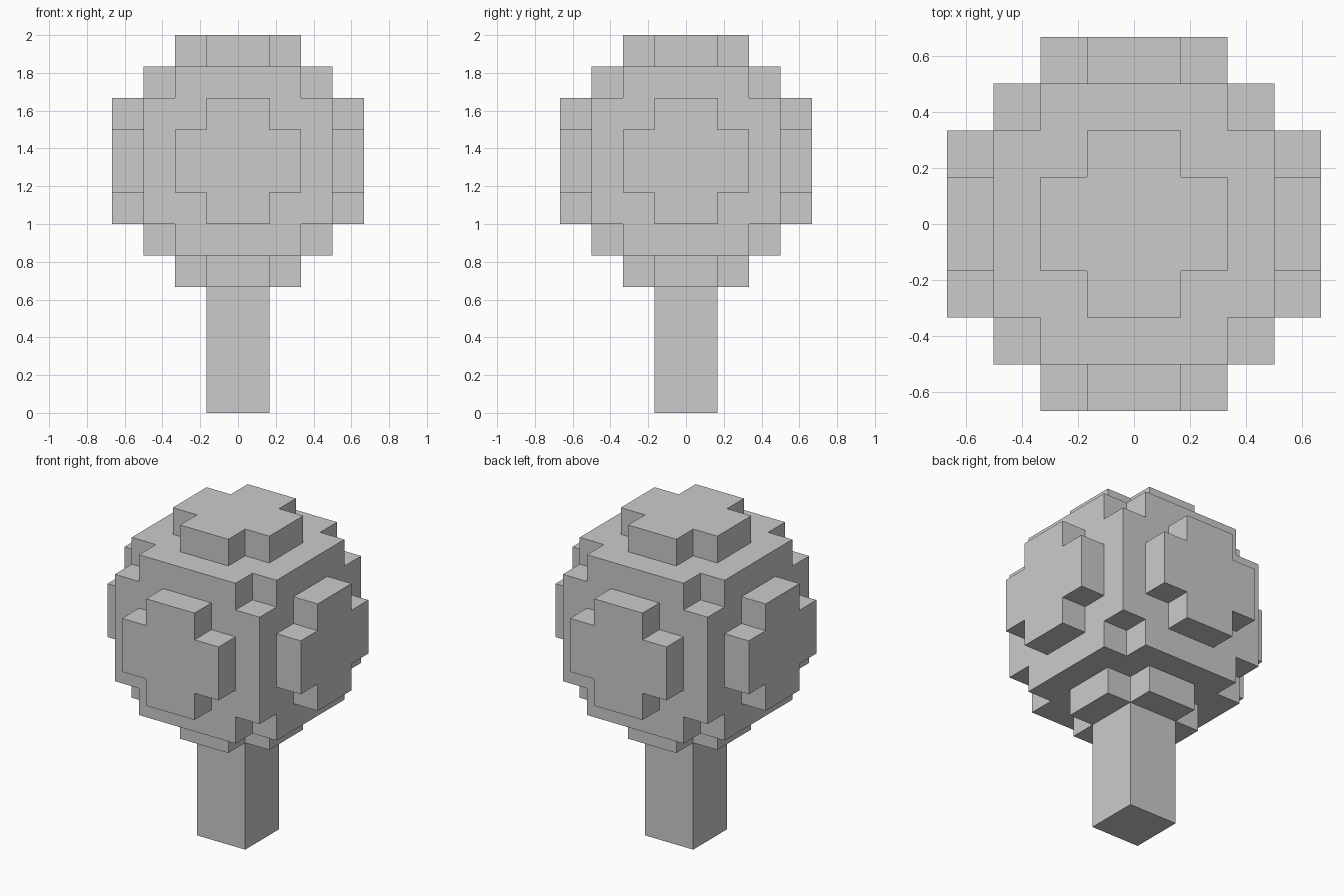
import bpy, bmesh, math
from mathutils import Vector

if "Cube" in bpy.data.objects:
    bpy.data.objects.remove(bpy.data.objects["Cube"])

U = 1 / 6            # voxel size
MID = 8              # canopy centre height, in voxels
DIRS = [Vector(d) for d in ((1, 0, 0), (-1, 0, 0), (0, 1, 0),
                            (0, -1, 0), (0, 0, 1), (0, 0, -1))]

# Canopy: voxel ball of radius 4; trunk: 2 x 2 column below it
R = range(-4, 4)
canopy = {(i, j, k + MID) for i in R for j in R for k in R
          if (i + .5) ** 2 + (j + .5) ** 2 + (k + .5) ** 2 < 16}
trunk = {(i, j, k) for i in (-1, 0) for j in (-1, 0) for k in range(4)}
solid = canopy | trunk


def build(name, cells):
    """Skin the exposed voxel sides, then merge coplanar faces."""
    bm = bmesh.new()
    for c in sorted(cells):
        centre = Vector(c) + Vector((.5, .5, .5))
        for n in DIRS:
            if tuple(int(a + b) for a, b in zip(c, n)) in solid:
                continue
            s = Vector((abs(n.y) + abs(n.z), abs(n.x), 0)).normalized()
            if abs(n.z):
                s = Vector((1, 0, 0))
            t = n.cross(s)
            bm.faces.new([bm.verts.new((centre + (n + a * s + b * t) / 2) * U)
                          for a, b in ((-1, -1), (1, -1), (1, 1), (-1, 1))])
    bmesh.ops.remove_doubles(bm, verts=bm.verts, dist=1e-4)
    bmesh.ops.dissolve_limit(bm, angle_limit=math.radians(1),
                             verts=bm.verts, edges=bm.edges)
    mesh = bpy.data.meshes.new(name)
    bm.to_mesh(mesh)
    bm.free()
    obj = bpy.data.objects.new(name, mesh)
    bpy.context.collection.objects.link(obj)
    return obj


build("tree_canopy", canopy)
build("tree_trunk", trunk)
